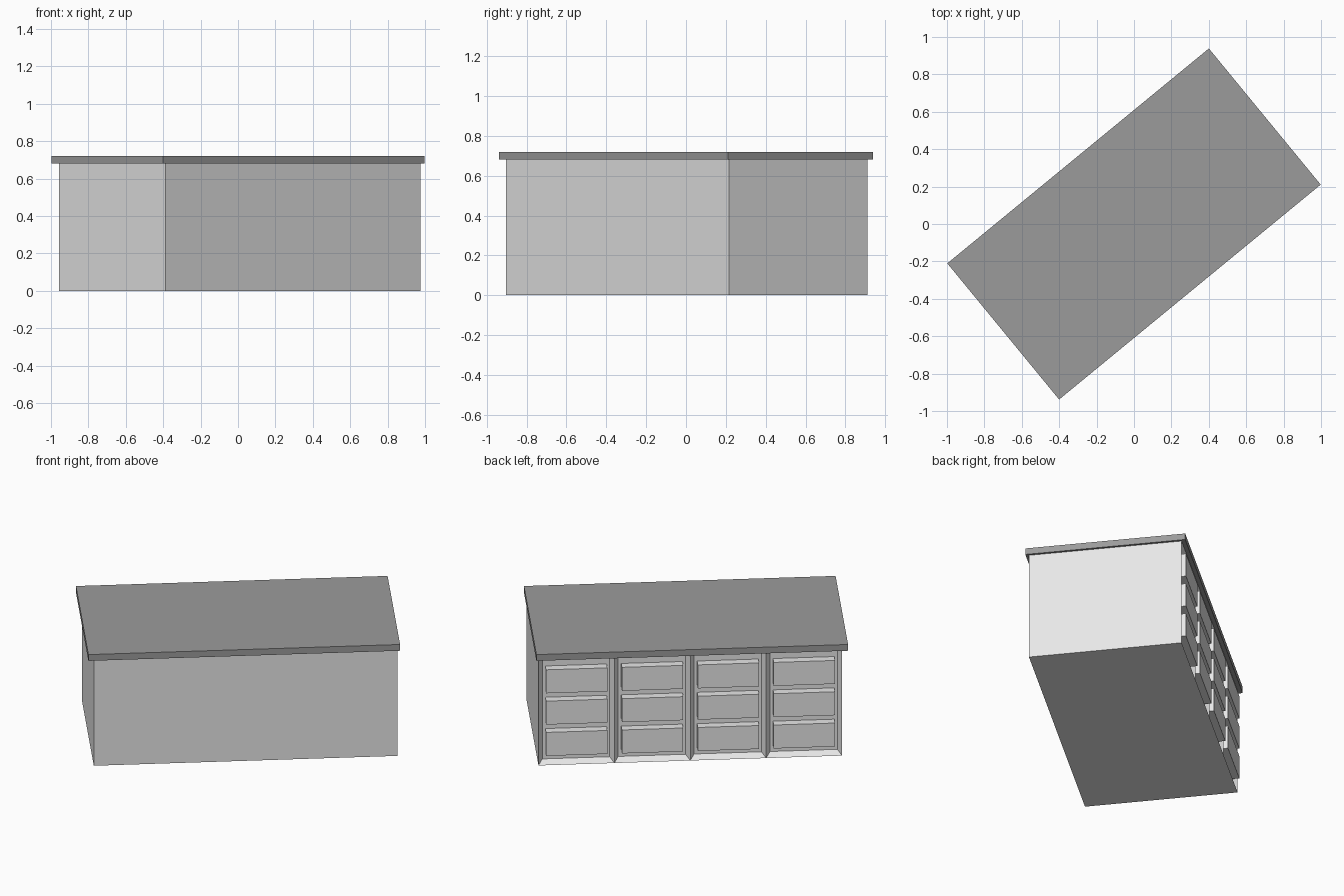
import bpy, bmesh, math

if "Cube" in bpy.data.objects:
    bpy.data.objects.remove(bpy.data.objects["Cube"])

ROT = math.radians(39.4)
U0, U1 = -0.872, 0.891      # body extent along its length
V0, V1 = -0.452, 0.447      # body extent along its depth
H = 0.68
COLS, ROWS = 4, 3


def material(name, v):
    m = bpy.data.materials.new(name)
    m.diffuse_color = (v, v, v, 1)
    m.use_nodes = True
    m.node_tree.nodes["Principled BSDF"].inputs["Base Color"].default_value = m.diffuse_color
    return m


light = material("light_grey", 0.8)
dark = material("dark_grey", 0.33)


def box(bm, a, b):
    verts = bmesh.ops.create_cube(bm, size=1)["verts"]
    for v in verts:
        v.co = [(a[i] + b[i]) / 2 + v.co[i] * (b[i] - a[i]) for i in range(3)]


def finish(bm, name, mat):
    bmesh.ops.recalc_face_normals(bm, faces=bm.faces[:])
    me = bpy.data.meshes.new(name)
    bm.to_mesh(me)
    bm.free()
    me.materials.append(mat)
    ob = bpy.data.objects.new(name, me)
    ob.rotation_euler.z = ROT
    bpy.context.collection.objects.link(ob)


# cabinet body, drawer side split into columns with sloped recesses
col_w = (U1 - U0) / COLS
bm = bmesh.new()
box(bm, (U0, V0, 0), (U1, V1, H))
for i in range(1, COLS):
    bmesh.ops.bisect_plane(bm, geom=bm.verts[:] + bm.edges[:] + bm.faces[:],
                           plane_co=(U0 + i * col_w, 0, 0), plane_no=(1, 0, 0))
bm.normal_update()
panels = [f for f in bm.faces if f.normal.y > 0.9]
bmesh.ops.inset_individual(bm, faces=panels, thickness=0.035, depth=-0.035)
finish(bm, "cabinet_body", light)

# drawer fronts standing slightly proud of the body
bm = bmesh.new()
for i in range(COLS):
    c = U0 + (i + 0.5) * col_w
    for j in range(ROWS):
        z = 0.068 + 0.2 * j
        box(bm, (c - 0.178, V1 - 0.036, z), (c + 0.178, V1 + 0.018, z + 0.15))
finish(bm, "drawer_fronts", light)

# worktop slab
bm = bmesh.new()
box(bm, (-0.905, -0.471, H), (0.905, 0.471, 0.72))
finish(bm, "worktop", dark)
